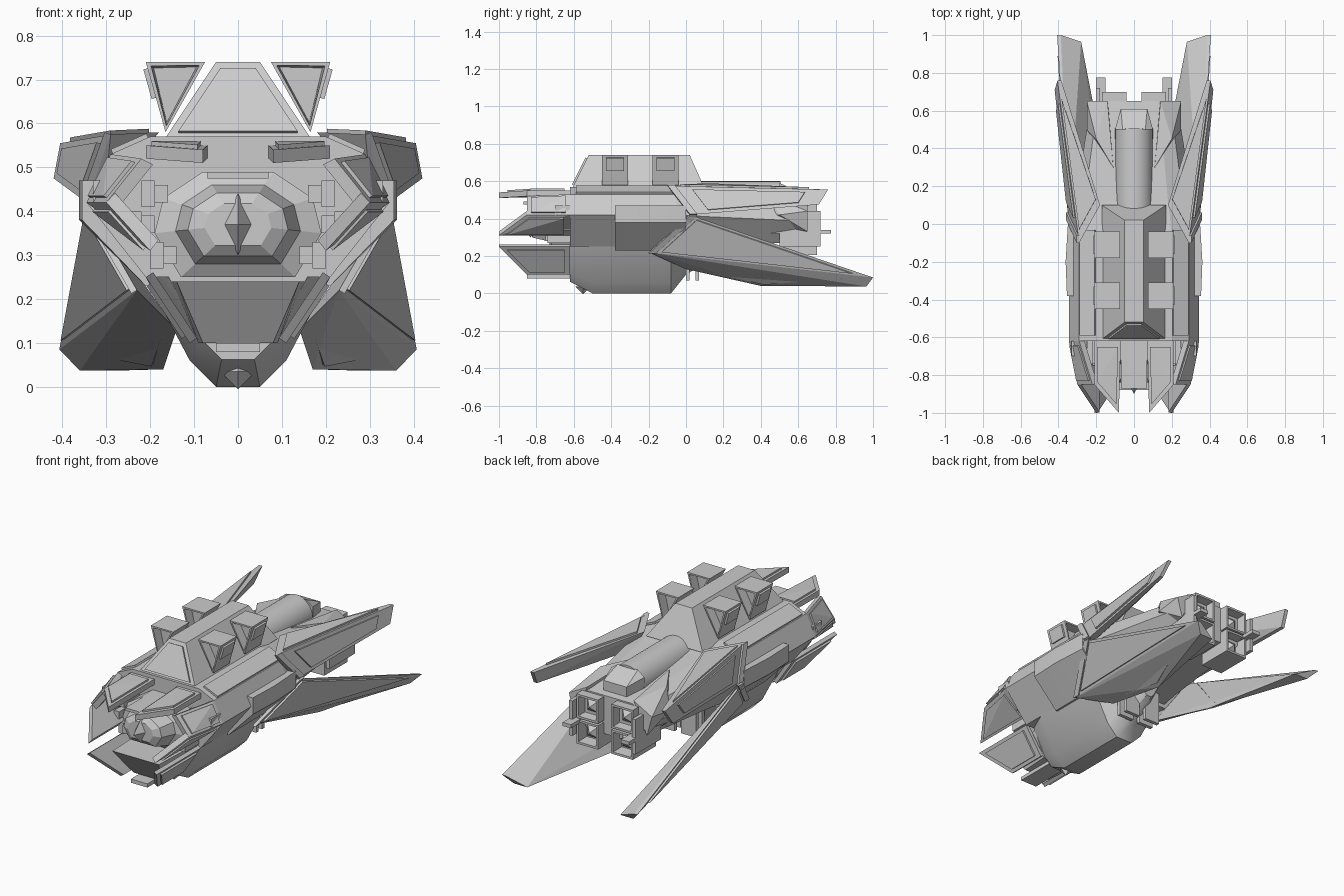
import bpy, bmesh, math
from mathutils import Matrix, Vector

if "Cube" in bpy.data.objects:
    bpy.data.objects.remove(bpy.data.objects["Cube"])

GREY = (0.6, 0.6, 0.6, 1)
grey = bpy.data.materials.new("hull_grey")
grey.use_nodes = True
grey.diffuse_color = GREY
grey.node_tree.nodes["Principled BSDF"].inputs["Base Color"].default_value = GREY

# Shared hull corners (x, z) and stations along y
DECK, SHOULDER, WAIST, CHIN = (0.2, 0.57), (0.29, 0.53), (0.345, 0.42), (0.21, 0.25)
KEEL, SOLE = (0.11, 0.06), (0.05, 0)
ROOF, FOOT = (0.05, 0.74), (0.17, 0.56)
TIP, CHEEK, FRONT, WING, STERN = -1, -0.85, -0.62, 0, 0.65
MIDDLE = Vector((0, -0.2, 0.35))


def at(corner, y):
    return Vector((corner[0], y, corner[1]))


def flip(point):
    return Vector((-point[0], point[1], point[2]))


def scaled(profile, factor, pivot):
    return [(x * factor, pivot + (z - pivot) * factor) for x, z in profile]


def finish(name, bm, mirror=False, smooth=False):
    bmesh.ops.recalc_face_normals(bm, faces=bm.faces)
    mesh = bpy.data.meshes.new(name)
    bm.to_mesh(mesh)
    bm.free()
    mesh.materials.append(grey)
    part = bpy.data.objects.new(name, mesh)
    bpy.context.collection.objects.link(part)
    if mirror:
        part.modifiers.new("mirror", 'MIRROR').use_mirror_merge = False
    if smooth:
        bpy.ops.object.select_all(action='DESELECT')
        part.select_set(True)
        bpy.context.view_layer.objects.active = part
        bpy.ops.object.shade_smooth_by_angle(angle=math.radians(35))
    return part


def block(name, points, span=False):
    """Faceted solid around corner points: a mirrored pair, or one piece spanning the middle."""
    bm = bmesh.new()
    for point in points:
        bm.verts.new(point)
        if span:
            bm.verts.new(flip(point))
    result = bmesh.ops.convex_hull(bm, input=bm.verts[:])
    unused = {g for g in result["geom_interior"] + result["geom_unused"] if isinstance(g, bmesh.types.BMVert)}
    bmesh.ops.delete(bm, geom=list(unused), context='VERTS')
    bmesh.ops.dissolve_limit(bm, angle_limit=0.02, verts=bm.verts, edges=bm.edges)
    return finish(name, bm, mirror=not span)


def box(name, xs, ys, zs, span=False):
    return block(name, [(x, y, z) for x in xs for y in ys for z in zs], span)


def panel(name, outline, thickness=0.01, fill=1, span=False):
    """Plate on an outline, shrunk by fill and thickened away from the middle of the hull."""
    outline = [Vector(p) for p in outline]
    if span:
        outline += [flip(p) for p in reversed(outline)]
    centre = sum(outline, Vector()) / len(outline)
    normal = (outline[1] - outline[0]).cross(outline[2] - outline[0]).normalized()
    if normal.dot(centre - MIDDLE) < 0:
        normal.negate()
    plate = [centre + (p - centre) * fill for p in outline]
    return block(name, plate + [p + normal * thickness for p in plate], span)


def shell(name, outline, depth):
    """Inward thick plate with a raised outer panel."""
    panel(name, outline, -depth)
    panel(name + "_panel", outline, fill=0.8)


def loft(name, sections, smooth=False):
    """Skin symmetric half profiles (top to bottom) placed along y."""
    bm = bmesh.new()
    rings = []
    for y, half in sections:
        points = [at(corner, y) for corner in half]
        rings.append([bm.verts.new(p) for p in points + [flip(p) for p in reversed(points)]])
    for a, b in zip(rings, rings[1:]):
        for i in range(len(a)):
            bm.faces.new((a[i - 1], a[i], b[i], b[i - 1]))
    bm.faces.new(rings[0])
    bm.faces.new(rings[-1])
    return finish(name, bm, smooth=smooth)


def recess(part, direction, border, depth):
    """Inset and sink the faces that point in a direction."""
    bm = bmesh.new()
    bm.from_mesh(part.data)
    bm.normal_update()
    faces = [f for f in bm.faces if f.normal.dot(Vector(direction)) > 0.9]
    bmesh.ops.inset_region(bm, faces=faces, thickness=border, depth=0)
    bmesh.ops.inset_region(bm, faces=faces, thickness=border / 2, depth=-depth)
    bm.to_mesh(part.data)
    bm.free()


# Main body, tapering between the wings, and the rounded belly
body = [DECK, SHOULDER, WAIST, CHIN]
loft("main_hull", [(FRONT, body)] + [(y, scaled(body, k, 0.32)) for y, k in
                                     ((-0.05, 1), (0.12, 0.9), (0.45, 0.75), (STERN, 0.65))])
loft("belly", [(y, scaled([CHIN, KEEL, SOLE], k, CHIN[1])) for y, k in
               ((FRONT, 0.75), (-0.5, 1), (-0.08, 1), (WING, 0.6), (0.12, 0.3))], smooth=True)
for i in range(2):
    y = WING + i * 0.05
    box(f"belly_rib_{i}", (0.02, KEEL[0]), (y, y + 0.02), (0.07, CHIN[1]))

# Side bulges and shoulder plates
loft("side_bulge", [(y, [(0.3, 0.47), (x, 0.47), (x, 0.38), (CHIN[0], 0.23)])
                    for y, x in ((-0.38, 0.355), (-0.2, 0.362), (WING, 0.35))], smooth=True)
panel("shoulder_plate", [at(c, y) for c, y in ((DECK, FRONT), (SHOULDER, FRONT), (SHOULDER, WING), (DECK, WING))],
      fill=0.9)

# Ridge on top with its sloping front panel
ridge_foot, ridge_roof = at(FOOT, -0.61), at(ROOF, -0.52)
block("top_ridge", [ridge_foot, ridge_roof, at(ROOF, 0.02), at(FOOT, 0.1)], span=True)
panel("ridge_front_panel", [ridge_roof, ridge_foot], fill=0.8, span=True)

# Four triangular pods with hollow ends and an outer flap
triangle = [(0.075, ROOF[1]), (0.21, ROOF[1]), (0.165, 0.58)]
for tag, y in (("front", -0.45), ("rear", -0.18)):
    end = y + 0.14
    pod = block(f"{tag}_pod", [at(c, s) for c in triangle for s in (y, end)])
    for side in (-1, 1):
        recess(pod, (0, side, 0), 0.015, 0.05)
    rim = Vector(triangle[1])
    low = rim.lerp(Vector(triangle[2]), 0.6)
    panel(f"{tag}_pod_flap", [at(c, s) for c, s in ((rim, y), (rim, end), (low, end), (low, y))], fill=0.7)

# Rear spine drum and its sloping cap
drum = bmesh.new()
bmesh.ops.create_cone(drum, cap_ends=True, segments=32, radius1=0.1, radius2=0.1, depth=0.45,
                      matrix=Matrix.Translation((0, 0.28, 0.5)) @ Matrix.Rotation(math.pi / 2, 4, 'X'))
finish("spine_drum", drum, smooth=True)
block("drum_cap", [(0.1, 0.5, 0.56), (0.06, 0.5, 0.59), (0.1, 0.5, 0.4), (0.07, 0.61, 0.54), (0.07, 0.61, 0.4)],
      span=True)

# Engine shoulders and four square nozzles
block("engine_shoulder", [(0.11, 0.3, 0.53), (0.2, 0.45, 0.52), (0.25, STERN, 0.44), (0.14, STERN, 0.5),
                          (0.25, 0.5, WAIST[1]), (0.22, STERN, 0.33), (0.1, 0.3, 0.4)])
size = 0.065
for tag, z in (("lower", 0.27), ("upper", 0.41)):
    x = 0.105
    nozzle = box(f"{tag}_nozzle", (x - size, x + size), (0.5, 0.7), (z - size, z + size))
    recess(nozzle, (0, 1, 0), size / 4, size)
    core = [(x + dx * size / 2, STERN, z + dz * size / 2) for dx in (-1, 1) for dz in (-1, 1)]
    block(f"{tag}_nozzle_core", core + [(x, STERN + size / 2, z)])
box("engine_fin", (0.15, 0.2), (0.45, 0.775), (0.32, 0.34))
box("engine_side_plate", (0.18, 0.2), (0.5, 0.72), (CHIN[1], 0.44))

# Upper wings: swept bent blades with raised panels on both faces
nose = Vector((0.29, -0.1, 0.575))
inner = Vector((0.18, 0.1, 0.58))
root = at(WAIST, 0.02)
top_tip = Vector((0.405, 0.76, 0.555))
low_tip = Vector((0.42, 0.71, 0.475))
inward = Vector((-0.02, 0, 0))
block("upper_wing", [nose, inner, root, top_tip, low_tip, top_tip + inward, low_tip + inward, root + inward * 2])
panel("upper_wing_top_panel", [nose, inner, top_tip], fill=0.8)
panel("upper_wing_side_panel", [nose, root, low_tip, top_tip], fill=0.7)

# Lower wings: long triangular blades folded along a crease
heel = Vector((0.23, -0.2, 0.22))
point = Vector((0.407, 1, 0.085))
keel_tip = Vector((0.28, 0.965, 0.037))
keel_mid = Vector((0.17, 0.4, 0.04))
keel_root = Vector((0.14, WING, 0.13))
block("lower_wing", [heel, root, point, point + inward, keel_tip, keel_tip - inward * 4, keel_mid, keel_root])
panel("lower_wing_outer_panel", [heel, root, point], fill=0.85)
panel("lower_wing_under_panel", [keel_root, keel_mid, point], fill=0.7)
panel("lower_wing_inner_panel", [root, point, keel_mid], -0.01, fill=0.8)

# Chevron strips where the wings meet the hull
back = Vector((0, 0.04, 0))
for tag, end in (("upper", nose), ("lower", heel)):
    panel(f"{tag}_wing_chevron", [root, end, end + back, root + back], 0.015)

# Upper jaw: top prongs, angled cheeks and pointed lower cheeks
LIP = (0.2, 0.31)
prong = 0.55
shell("upper_prong", [(0.07, FRONT, prong), (0.21, FRONT, prong), (0.21, CHEEK, prong), (0.08, TIP, prong - 0.01)], 0.03)
shell("upper_cheek", [at(SHOULDER, FRONT), at(WAIST, FRONT), (0.3, CHEEK, WAIST[1]), (0.22, CHEEK, 0.52)], 0.03)
shell("lower_cheek", [at(LIP, FRONT), at(WAIST, FRONT), (0.3, CHEEK, WAIST[1]), at(LIP, TIP), at(LIP, CHEEK)], 0.03)
box("jaw_root_block", (0.27, 0.33), (-0.7, FRONT), (WAIST[1], 0.47))

# Lower jaw: flared sides, sloping chin and a small stud below
JAW = (0.11, 0.1)
shell("lower_jaw_side", [at(CHIN, FRONT), at(CHIN, TIP), at(JAW, CHEEK), at(JAW, FRONT)], 0.02)
block("chin", [(0.14, -0.88, 0.24), (0.15, FRONT, 0.24), (0.08, -0.78, 0.1), (0.09, FRONT, 0.1),
               (0.07, CHEEK, 0.21)], span=True)
box("chin_slot", (0.05,), (CHEEK, FRONT), (0.08, 0.1), span=True)
stud = Vector((0, -0.55, 0.035))
block("belly_stud", [stud + Vector(d) * 0.04 for d in ((1, 0, 0), (0, 0, 1), (0, 0, -1), (0, -1, 0), (0, 1, 0))],
      span=True)

# Nose core with stepped collar, spike, spine and side clamps
collar = [(0.08, 0.49), (0.17, 0.43), (0.19, 0.35), (0.13, 0.25)]
loft("nose_core", [(y, scaled(collar, k, 0.37)) for y, k in
                   ((-0.6, 1), (-0.72, 1), (-0.74, 0.75), (-0.82, 0.6), (-0.84, 0.4))])
hub = Vector((0, -0.83, 0.37))
block("nose_spike", [hub + Vector(d) * 0.035 for d in ((1, 0, 0), (0, 0, 2), (0, 0, -2), (0, -2, 0))], span=True)
box("nose_spine", (0.07,), (-0.87, FRONT), (0.475, 0.49), span=True)
for tag, z, x in (("upper", 0.44, 0.16), ("middle", 0.37, 0.19), ("lower", 0.3, 0.14)):
    for row, thick in enumerate((0.02, 0.03)):
        start = x + row * 0.03
        box(f"{tag}_nose_clamp_{row}", (start, start + 0.03), (-0.77 + thick, FRONT), (z - thick, z + thick))
